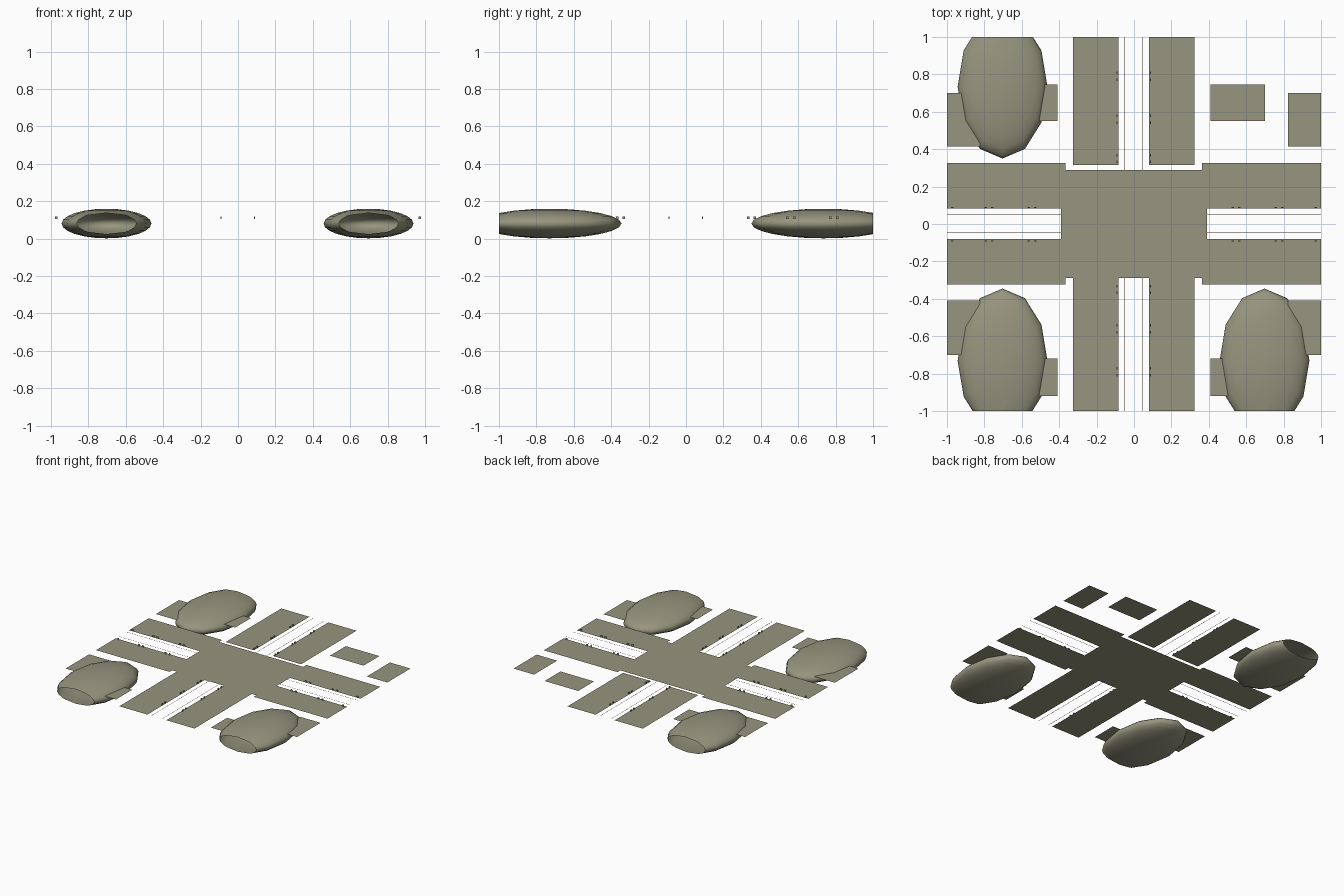
import bpy, bmesh
from mathutils import Matrix

if "Cube" in bpy.data.objects:
    bpy.data.objects.remove(bpy.data.objects["Cube"])

Z = 0.105  # street level
mat = bpy.data.materials.new("olive")
mat.diffuse_color = (0.31, 0.30, 0.21, 1)
mat.use_nodes = True
mat.node_tree.nodes["Principled BSDF"].inputs["Base Color"].default_value = mat.diffuse_color


def finish(name, bm):
    me = bpy.data.meshes.new(name)
    bm.to_mesh(me)
    bm.free()
    me.materials.append(mat)
    ob = bpy.data.objects.new(name, me)
    bpy.context.collection.objects.link(ob)
    return ob


def sheets(name, rects, z=Z):
    """Flat rectangles given as x0, x1, y0, y1."""
    bm = bmesh.new()
    for x0, x1, y0, y1 in rects:
        bm.faces.new([bm.verts.new(p) for p in
                      ((x0, y0, z), (x1, y0, z), (x1, y1, z), (x0, y1, z))])
    return finish(name, bm)


# Crossing in the middle
sheets("crossing", [(-.39, .39, -.29, .29)], Z - .001)

# Pavements along the four arms
sheets("north_pavements", [(-.326, -.083, .315, 1), (.081, .324, .315, 1)])
sheets("south_pavements", [(-.326, -.083, -1, -.287), (.081, .324, -1, -.287)])
sheets("west_pavements", [(-1, -.365, .083, .327), (-1, -.365, -.324, -.081)])
sheets("east_pavements", [(.363, 1, .083, .327), (.363, 1, -.324, -.081)])

# Building plots at the four corners
plots = []
for s in (-1, 1):
    for a, b, c, d in ((.41, .70, .55, .745), (.823, 1, .415, .70),
                       (.41, .70, -.92, -.72), (.823, 1, -.70, -.41)):
        plots.append((min(s * a, s * b), max(s * a, s * b), c, d))
sheets("corner_plots", plots)

# Thin lane lines
w = .0015
sheets("lane_lines",
       [(x - w, x + w, -1, 1) for x in (-.049, .043)] +
       [(-1, 1, y - w, y + w) for y in (.049, -.043)], Z)

# Crosswalk ticks
sheets("crosswalk_ticks",
       [(min(s * .055, s * .08), max(s * .055, s * .08), y - .002, y + .002)
        for s in (-1, 1) for y in [-.04 + .011 * i for i in range(8)]], Z + .0005)

# Small kerb posts in pairs along each arm
bm = bmesh.new()


def post(x, y, sx, sy):
    m = Matrix.Translation((x, y, Z + .006)) @ Matrix.Diagonal((sx, sy, .012, 1))
    bmesh.ops.create_cube(bm, size=1, matrix=m)


for side in (-.09, .088):
    for sign in (-1, 1):
        for c in (.35, .56, .79):
            for d in (-.018, .018):
                post(side, sign * (c + d), .005, .013)
        for c in (.545, .775, .99):
            for d in (-.018, .018):
                if c + d < 1:
                    post(sign * (c + d), side, .013, .005)
finish("kerb_posts", bm)

# Tree masses: squashed spheres sliced open at the block edge
for name, x, y in (("north_west_canopy", -.703, .735),
                   ("south_west_canopy", -.703, -.73),
                   ("south_east_canopy", .698, -.73)):
    bm = bmesh.new()
    bmesh.ops.create_uvsphere(
        bm, u_segments=12, v_segments=12, radius=1,
        matrix=Matrix.Translation((x, y, .0805)) @ Matrix.Diagonal((.24, .385, .079, 1)))
    s = 1 if y > 0 else -1
    bmesh.ops.bisect_plane(bm, geom=bm.verts[:] + bm.edges[:] + bm.faces[:],
                           plane_co=(0, s, 0), plane_no=(0, s, 0), clear_outer=True)
    for f in bm.faces:
        f.smooth = True
    finish(name, bm)
